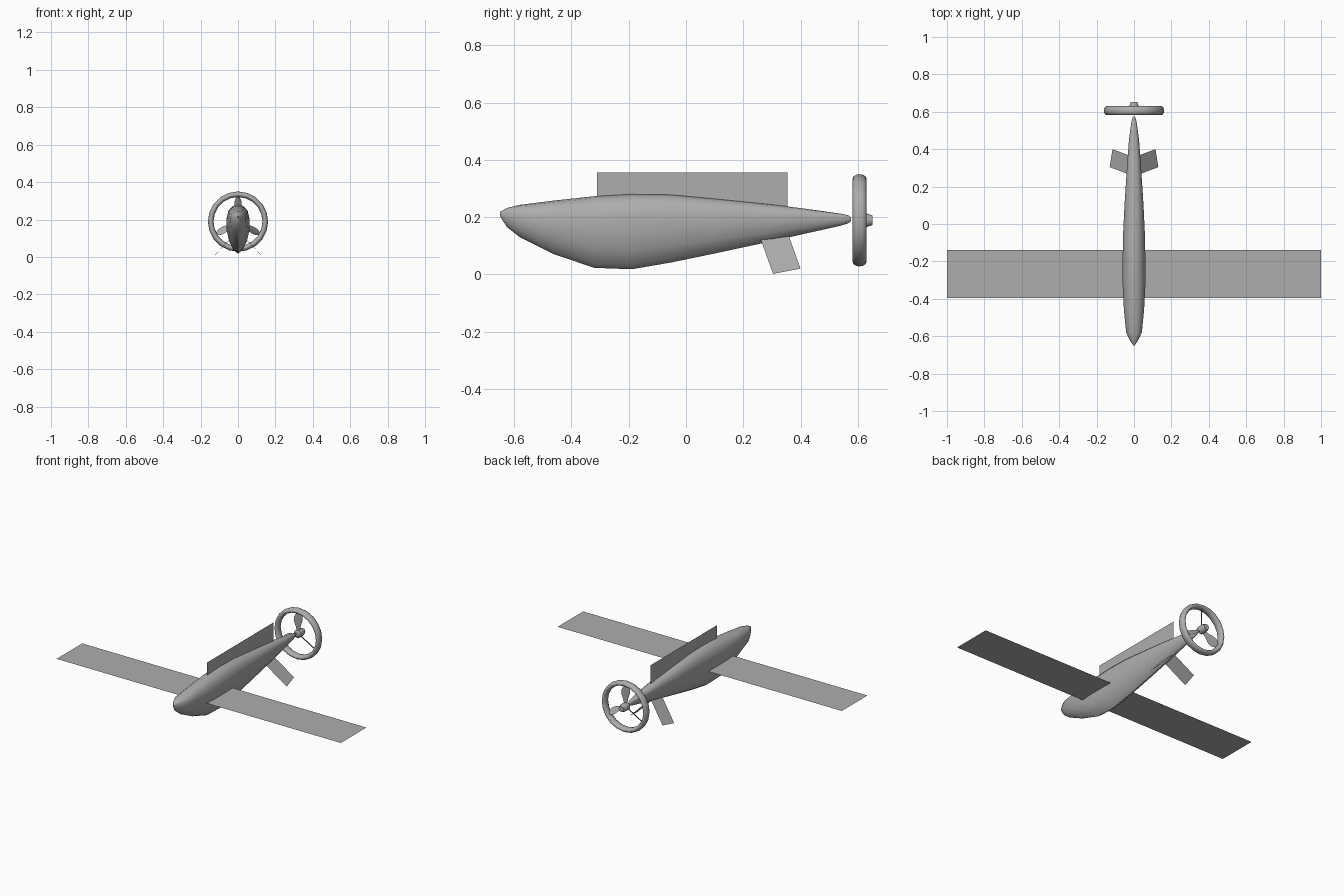
import bpy, bmesh, math
from mathutils import Vector

if "Cube" in bpy.data.objects:
    bpy.data.objects.remove(bpy.data.objects["Cube"])

grey = bpy.data.materials.new("plain_grey")
grey.diffuse_color = (0.42, 0.42, 0.42, 1)
grey.use_nodes = True
grey.node_tree.nodes["Principled BSDF"].inputs["Base Color"].default_value = grey.diffuse_color


def make(name, verts, faces, smooth=None):
    mesh = bpy.data.meshes.new(name)
    bm = bmesh.new()
    vs = [bm.verts.new(v) for v in verts]
    for f in faces:
        bm.faces.new([vs[i] for i in f])
    if smooth:
        bmesh.ops.recalc_face_normals(bm, faces=bm.faces[:])
    bm.to_mesh(mesh)
    bm.free()
    mesh.materials.append(grey)
    ob = bpy.data.objects.new(name, mesh)
    bpy.context.collection.objects.link(ob)
    if smooth:
        bpy.ops.object.select_all(action='DESELECT')
        ob.select_set(True)
        bpy.context.view_layer.objects.active = ob
        bpy.ops.object.shade_smooth_by_angle(angle=math.radians(smooth))
    return ob


def loft(name, rings, smooth, caps=True, closed=False):
    """Skin a list of equal-length rings of points."""
    n, m = len(rings[0]), len(rings)
    verts = [p for r in rings for p in r]
    faces = []
    for i in range(m if closed else m - 1):
        a, b = i * n, (i + 1) % m * n
        faces += [(a + j, a + (j + 1) % n, b + (j + 1) % n, b + j) for j in range(n)]
    if caps and not closed:
        faces += [tuple(range(n)), tuple(range((m - 1) * n, m * n))]
    return make(name, verts, faces, smooth)


# Fuselage: half section (width and height fractions), rounded above, keel below
half = [(0.48, 0.97), (0.85, 0.87), (1, 0.72), (1, 0.48), (0.78, 0.25), (0.36, 0.06)]
section = [(0, 1)] + half + [(0, 0)] + [(-x, z) for x, z in reversed(half)]
# Stations: y, bottom, top, half width
stations = [
    (-0.65, 0.204, 0.218, 0.003), (-0.625, 0.165, 0.232, 0.02),
    (-0.58, 0.13, 0.243, 0.042), (-0.46, 0.07, 0.258, 0.054),
    (-0.32, 0.023, 0.273, 0.061), (-0.19, 0.018, 0.28, 0.061),
    (-0.05, 0.042, 0.278, 0.058), (0.1, 0.073, 0.264, 0.051),
    (0.3, 0.116, 0.244, 0.038), (0.45, 0.15, 0.225, 0.027),
    (0.54, 0.17, 0.212, 0.015), (0.565, 0.178, 0.207, 0.009),
    (0.576, 0.186, 0.2, 0.004),
]
loft("fuselage", [[(x * w, y, b + z * (t - b)) for x, z in section]
                  for y, b, t, w in stations], 50)

# Thin wing and dorsal fin
make("wing", [(-1, -0.395, 0.143), (1, -0.395, 0.143),
              (1, -0.138, 0.143), (-1, -0.138, 0.143)], [(0, 1, 2, 3)])
make("dorsal_fin", [(0, -0.31, 0.2), (0, 0.355, 0.2),
                    (0, 0.355, 0.355), (0, -0.31, 0.355)], [(0, 1, 2, 3)])

# Tail fins in an inverted V
for name, s in (("tail_fin_right", 1), ("tail_fin_left", -1)):
    make(name, [(0, 0.255, 0.138), (s * 0.13, 0.304, 0.002),
                (s * 0.115, 0.4, 0.02), (0, 0.357, 0.14)],
         [(0, 1, 2, 3) if s > 0 else (3, 2, 1, 0)])

# Propeller duct ring
C = Vector((0, 0.606, 0.189))
rings = []
for i in range(20):
    a = 2 * math.pi * i / 20
    ring = []
    for j in range(12):
        b = 2 * math.pi * j / 12
        r = 0.146 + 0.015 * math.cos(b)
        ring.append(C + Vector((r * math.sin(a), 0.024 * math.sin(b), r * math.cos(a))))
    rings.append(ring)
loft("duct_ring", rings, 60, closed=True)

# Hub
loft("propeller_hub", [[(r * math.cos(k * math.pi / 5), y, C.z + r * math.sin(k * math.pi / 5))
                        for k in range(10)]
                       for y, r in ((0.588, 0.014), (0.596, 0.025), (0.63, 0.025), (0.651, 0.018))], 35)

# Three pitched blades
profile = [(0.015, 0.009), (0.045, 0.014), (0.08, 0.025), (0.11, 0.025), (0.133, 0.012)]
for k in range(3):
    a = 2 * math.pi * k / 3
    radial = Vector((math.sin(a), 0, math.cos(a)))
    tangent = Vector((0, 1, 0)).cross(radial)
    chord = (tangent + Vector((0, 1, 0))).normalized()
    normal = radial.cross(chord)
    rings = [[C + radial * r + chord * w, C + radial * r + normal * 0.003,
              C + radial * r - chord * w, C + radial * r - normal * 0.003] for r, w in profile]
    loft(f"propeller_blade_{k + 1}", rings, 40)
